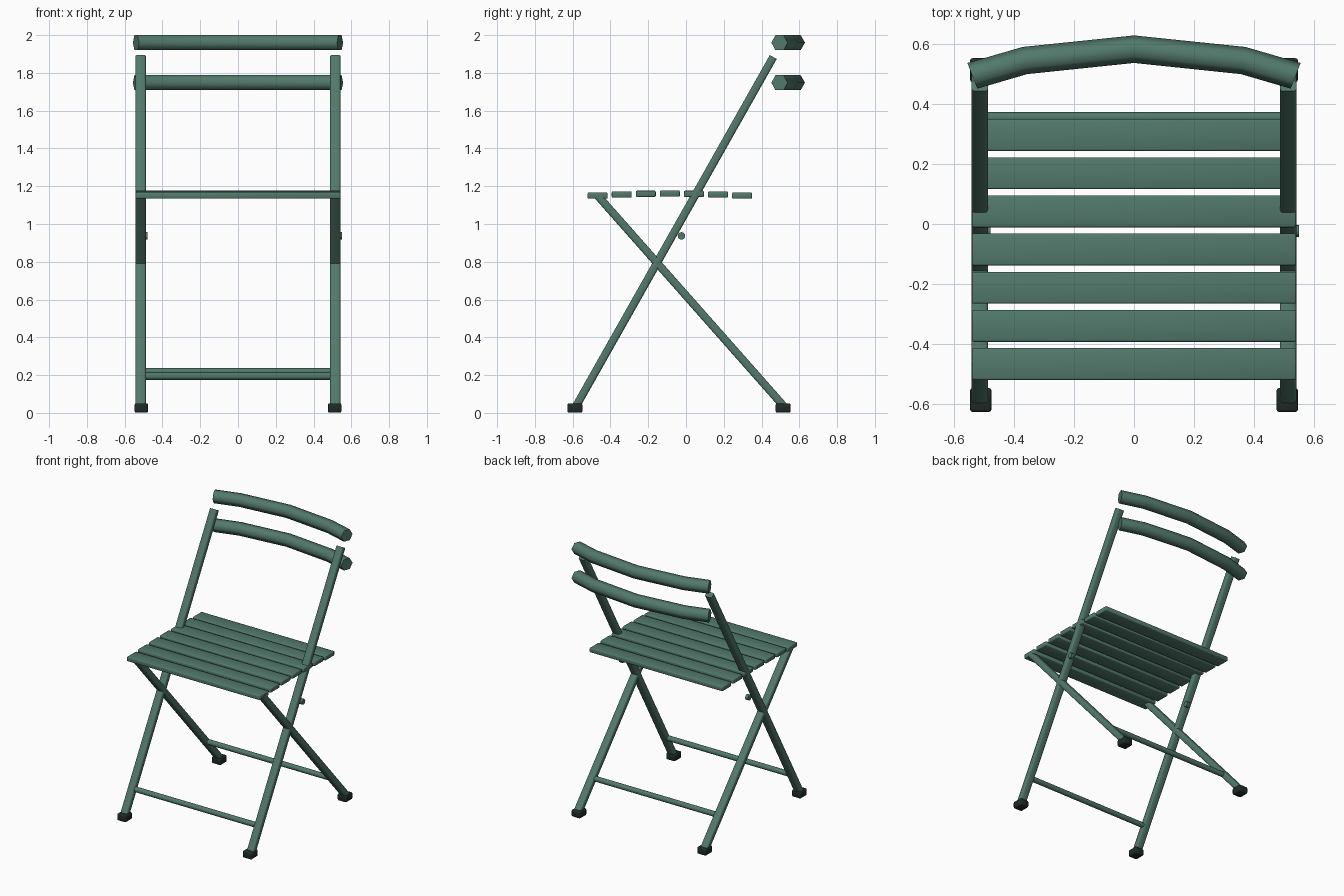
import bpy, bmesh, math
from mathutils import Matrix, Vector

if "Cube" in bpy.data.objects:
    bpy.data.objects.remove(bpy.data.objects["Cube"])


def material(name, rgb):
    m = bpy.data.materials.new(name)
    m.diffuse_color = (*rgb, 1)
    m.use_nodes = True
    m.node_tree.nodes["Principled BSDF"].inputs["Base Color"].default_value = m.diffuse_color
    return m


GREEN = material("sage green paint", (0.085, 0.19, 0.148))
DARK = material("dark rubber", (0.014, 0.024, 0.021))


def finish(name, bm, mat, angle):
    bmesh.ops.recalc_face_normals(bm, faces=bm.faces)
    mesh = bpy.data.meshes.new(name)
    bm.to_mesh(mesh)
    bm.free()
    mesh.materials.append(mat)
    ob = bpy.data.objects.new(name, mesh)
    bpy.context.collection.objects.link(ob)
    bpy.ops.object.select_all(action='DESELECT')
    ob.select_set(True)
    bpy.context.view_layer.objects.active = ob
    bpy.ops.object.shade_smooth_by_angle(angle=math.radians(angle))
    return ob


def rounded_box(name, center, size, bevel, mat, tilt=0.0, long_only=False):
    """Box with rounded edges, tilted about the x axis."""
    bm = bmesh.new()
    bmesh.ops.create_cube(bm, size=1, matrix=Matrix.Diagonal((*size, 1)))
    edges = [e for e in bm.edges if not long_only
             or abs(e.verts[0].co.z - e.verts[1].co.z) > 0.01]
    bmesh.ops.bevel(bm, geom=edges, offset=bevel, segments=2, profile=0.5, affect='EDGES')
    bm.transform(Matrix.Translation(center) @ Matrix.Rotation(tilt, 4, 'X'))
    return finish(name, bm, mat, 50)


def leg(name, x, start, end):
    """Straight rectangular tube between two (y, z) points."""
    a, b = Vector((x, *start)), Vector((x, *end))
    d = b - a
    rounded_box(name, (a + b) / 2, (0.055, 0.042, d.length), 0.01, GREEN,
                math.atan2(-d.y, d.z), True)


def rod_x(name, x0, x1, y, z, radius, sides):
    """Round bar lying along x."""
    bm = bmesh.new()
    bmesh.ops.create_cone(bm, cap_ends=True, segments=sides, radius1=radius,
                          radius2=radius, depth=x1 - x0)
    bm.transform(Matrix.Translation(((x0 + x1) / 2, y, z)) @ Matrix.Rotation(math.pi / 2, 4, 'Y'))
    finish(name, bm, GREEN, 50)


def back_rail(name, z):
    """Hexagonal bar swept along a bowed path."""
    path = [Vector(p) for p in ((-0.54, 0.495), (-0.365, 0.546), (0, 0.584),
                                (0.365, 0.546), (0.54, 0.495))]
    bm = bmesh.new()
    rings = []
    for i, p in enumerate(path):
        t = (path[min(i + 1, 4)] - path[max(i - 1, 0)]).normalized()
        if i in (0, 4):                      # ends follow the bow a little further round
            t = Vector((0.93, 0.36 if i == 0 else -0.36)).normalized()
        ring = []
        for k in range(6):
            c, s = 0.046 * math.cos(k * math.pi / 3), 0.046 * math.sin(k * math.pi / 3)
            ring.append(bm.verts.new((p.x - t.y * c, p.y + t.x * c, z + s)))
        rings.append(ring)
    for a, b in zip(rings, rings[1:]):
        for k in range(6):
            bm.faces.new((a[k], a[(k + 1) % 6], b[(k + 1) % 6], b[k]))
    bm.faces.new(rings[0])
    bm.faces.new(rings[-1])
    finish(name, bm, GREEN, 65)


# Crossed legs, feet and pivot studs
for side, x in (("left", -0.515), ("right", 0.515)):
    leg(f"{side}_back_post", x, (-0.588, 0.025), (0.462, 1.884))
    leg(f"{side}_seat_leg", x, (0.527, 0.025), (-0.466, 1.148))
    for end, y in (("front", -0.588), ("rear", 0.514)):
        rounded_box(f"{side}_{end}_foot", (math.copysign(0.512, x), y, 0.026),
                    (0.072, 0.08, 0.05), 0.009, DARK)
    rod_x(f"{side}_stud", x + 0.012, x + 0.036, -0.024, 0.937, 0.02, 12)

# Lower crossbars
rod_x("front_crossbar", -0.49, 0.49, -0.493, 0.194, 0.019, 12)
rod_x("rear_crossbar", -0.49, 0.49, 0.355, 0.219, 0.019, 12)

# Seat slats, slightly crowned in the middle
for i in range(7):
    rounded_box(f"seat_slat_{i + 1}", (0, -0.468 + 0.1275 * i, 1.161 - 0.0012 * (i - 3) ** 2),
                (1.084, 0.106, 0.033), 0.006, GREEN)

# Bowed back rails
back_rail("upper_back_rail", 1.96)
back_rail("lower_back_rail", 1.748)
